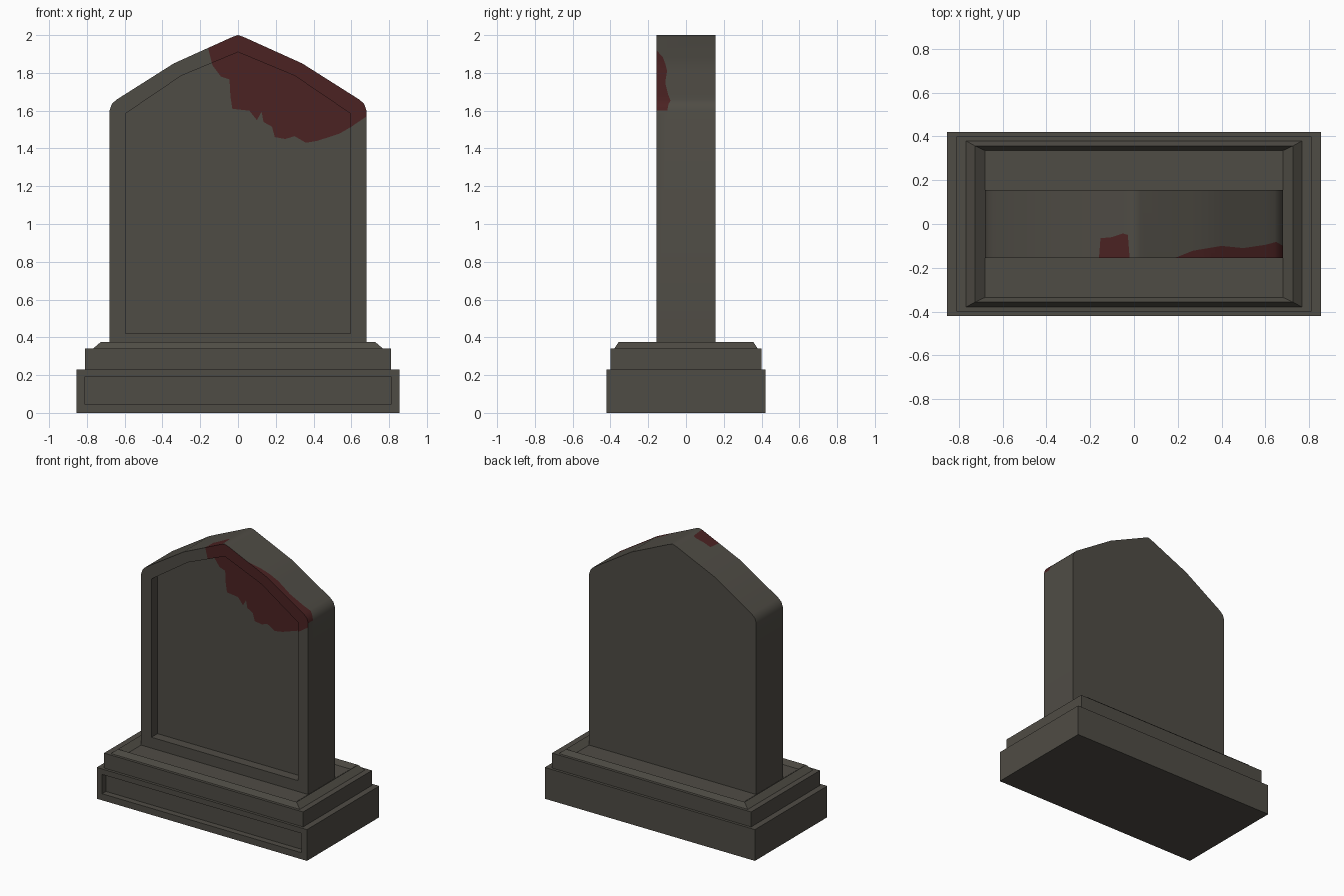
import bpy, bmesh
from mathutils import Vector

cube = bpy.data.objects.get("Cube")
if cube:
    bpy.data.objects.remove(cube)


def make_material(name, colour):
    mat = bpy.data.materials.new(name)
    mat.use_nodes = True
    mat.diffuse_color = (*colour, 1)
    mat.node_tree.nodes["Principled BSDF"].inputs["Base Color"].default_value = (*colour, 1)
    return mat


STONE = make_material("weathered_stone", (0.078, 0.072, 0.059))
RED = make_material("dark_red_stain", (0.07, 0.016, 0.016))


def loft(rings):
    """Closed mesh through matching rings; repeated points merge."""
    bm = bmesh.new()
    cache = {}

    def vert(p):
        key = tuple(round(c, 4) for c in p)
        if key not in cache:
            cache[key] = bm.verts.new(key)
        return cache[key]

    def face(points):
        verts = list(dict.fromkeys(vert(p) for p in points))
        if len(verts) > 2:
            bm.faces.new(verts)

    face(rings[0])
    face(rings[-1])
    for a, b in zip(rings, rings[1:]):
        for i in range(len(a)):
            j = (i + 1) % len(a)
            face((a[i], a[j], b[j], b[i]))
    bmesh.ops.recalc_face_normals(bm, faces=bm.faces)
    return bm


def finish(bm, name, materials):
    mesh = bpy.data.meshes.new(name)
    bm.to_mesh(mesh)
    bm.free()
    for mat in materials:
        mesh.materials.append(mat)
    obj = bpy.data.objects.new(name, mesh)
    bpy.context.collection.objects.link(obj)
    return obj


def mirrored(half):
    return half + [(-x, z) for x, z in reversed(half)]


def upright(outline, y):
    return [(x, y, z) for x, z in outline]


def rectangle(x, y, z):
    return [(x, y, z), (-x, y, z), (-x, -y, z), (x, -y, z)]


# Plinth with a recessed front panel
edge = mirrored([(0.855, 0), (0.855, 0.23)])
panel = mirrored([(0.812, 0.048), (0.812, 0.19)])
finish(loft([upright(edge, 0.42), upright(edge, -0.42),
             upright(panel, -0.42), upright(panel, -0.375)]), "plinth", [STONE])

# Upper step with a raised rim around a sunken bed
finish(loft([rectangle(*r) for r in (
    (0.81, 0.4, 0.23), (0.81, 0.4, 0.34), (0.768, 0.38, 0.34),
    (0.727, 0.357, 0.375), (0.68, 0.335, 0.34))]), "upper_step", [STONE])

# Headstone slab with a recessed face
outer = mirrored([(0.68, 0.34), (0.68, 1.6), (0.668, 1.635), (0.645, 1.657),
                  (0.34, 1.85), (0.03, 1.99), (0, 2)])
corner, peak = (0.595, 1.585), (0, 1.91)
inner = mirrored([(0.595, 0.42), corner, corner, corner, (0.3, 1.785), peak, peak])
slab = loft([upright(outer, 0.155), upright(outer, -0.155),
             upright(inner, -0.155), upright(inner, -0.085)])


def front_face(f):
    n = f.normal
    return n.y < 0.5 and n.z < 0.05 and n.x < 0.9


def top_face(f):
    return f.normal.z > 0.05 and f.calc_center_median().z > 1


def split(bm, faces, point, normal):
    geom = set(faces)
    for f in faces:
        geom.update(f.edges)
        geom.update(f.verts)
    bmesh.ops.bisect_plane(bm, geom=list(geom), dist=0.00001,
                           plane_co=point, plane_no=normal)
    bm.normal_update()


def stain(bm, rule, line, axis, side):
    """Cut the faces along a ragged line and colour one side of it."""
    for x, _ in line:
        split(bm, [f for f in bm.faces if rule(f)], (x, 0, 0), (1, 0, 0))
    for (x0, h0), (x1, h1) in zip(line, line[1:]):
        point, normal = Vector((x0, 0, 0)), Vector((h0 - h1, 0, 0))
        point[axis], normal[axis] = h0, x1 - x0
        normal.normalize()

        def column():
            return [f for f in bm.faces
                    if rule(f) and x0 < f.calc_center_median().x < x1]

        split(bm, column(), point, normal)
        for f in column():
            if (f.calc_center_median() - point).dot(normal) * side > 0:
                f.material_index = 1


# Stain running down the front
stain(slab, front_face, [
    (-0.16, 1.94), (-0.135, 1.84), (-0.09, 1.78), (-0.045, 1.765), (-0.04, 1.675),
    (-0.03, 1.61), (0.06, 1.6), (0.1, 1.55), (0.125, 1.595), (0.135, 1.54),
    (0.18, 1.515), (0.195, 1.46), (0.25, 1.45), (0.3, 1.465), (0.36, 1.43),
    (0.42, 1.44), (0.54, 1.48), (0.6, 1.515), (0.681, 1.57)], 2, 1)

# Two stain patches lapping over the top
stain(slab, top_face, [
    (-0.16, -0.155), (-0.153, -0.065), (-0.1, -0.06), (-0.05, -0.043),
    (-0.028, -0.05), (-0.02, -0.155)], 1, -1)
stain(slab, top_face, [
    (0.19, -0.154), (0.27, -0.122), (0.4, -0.1), (0.5, -0.11),
    (0.6, -0.095), (0.65, -0.082), (0.681, -0.1)], 1, -1)

headstone = finish(slab, "headstone", [STONE, RED])
bpy.ops.object.select_all(action="DESELECT")
headstone.select_set(True)
bpy.context.view_layer.objects.active = headstone
bpy.ops.object.shade_smooth_by_angle(angle=0.7)
